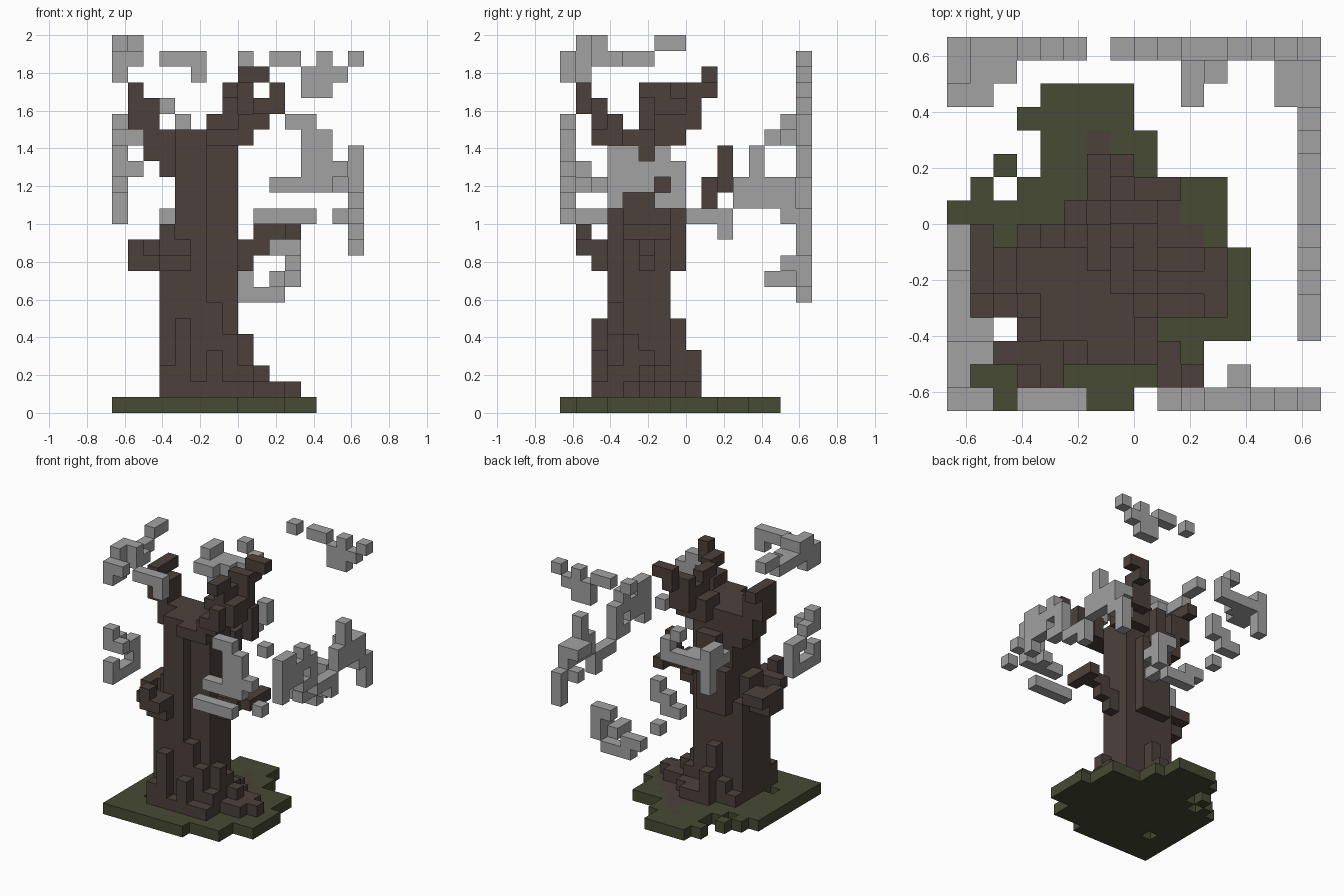
import bpy, bmesh
from mathutils import Vector

cube = bpy.data.objects.get("Cube")
if cube:
    bpy.data.objects.remove(cube, do_unlink=True)

U = 2 / 24  # block size; the grid is 16 x 16 x 24 blocks


def material(name, rgb):
    m = bpy.data.materials.new(name)
    m.use_nodes = True
    m.diffuse_color = (*rgb, 1)
    m.node_tree.nodes["Principled BSDF"].inputs["Base Color"].default_value = (*rgb, 1)
    return m


BARK = material("bark_brown", (0.073, 0.053, 0.044))
GRASS = material("grass_green", (0.061, 0.069, 0.033))
LEAF = material("leaf_grey", (0.36, 0.36, 0.36))


def build(name, cells, mats, rule=None):
    """Skin a set of grid cells with its exposed faces only."""
    bm = bmesh.new()
    for c in cells:
        for axis in range(3):
            for s in (0, 1):
                n = list(c)
                n[axis] += 1 if s else -1
                if tuple(n) in cells:
                    continue
                a, b = (axis + 1) % 3, (axis + 2) % 3
                quad = []
                for da, db in ((0, 0), (1, 0), (1, 1), (0, 1)):
                    p = Vector(c)
                    p[axis] += s
                    p[a] += da
                    p[b] += db
                    quad.append(bm.verts.new((p - Vector((8, 8, 0))) * U))
                f = bm.faces.new(quad if s else quad[::-1])
                if rule:
                    f.material_index = rule(c, axis, s)
    bmesh.ops.remove_doubles(bm, verts=bm.verts, dist=1e-4)
    me = bpy.data.meshes.new(name)
    bm.to_mesh(me)
    bm.free()
    for m in mats:
        me.materials.append(m)
    ob = bpy.data.objects.new(name, me)
    bpy.context.scene.collection.objects.link(ob)


def box(xs, ys, zs):
    """Cells of a solid box, each range inclusive."""
    return {(x, y, z) for x in range(xs[0], xs[1] + 1)
            for y in range(ys[0], ys[1] + 1) for z in range(zs[0], zs[1] + 1)}


def walk(points):
    """Cells stepped through between points: up first, then across, then back."""
    cells = set(points[:1])
    for start, end in zip(points, points[1:]):
        p = list(start)
        for axis in (2, 0, 1):
            while p[axis] != end[axis]:
                p[axis] += 1 if end[axis] > p[axis] else -1
                cells.add(tuple(p))
    return cells


def limb(name, path, tip=(), dy=0):
    """Branch along a path, doubled sideways by dy, with a thin tip."""
    cells = walk(path)
    cells |= {(x, y + dy, z) for x, y, z in cells}
    build(name, cells | walk(tip), [BARK])


def leaves(name, axis, level, *paths):
    """Leaf blocks drawn as strokes on one upright plane (axis 0 = x, 1 = y)."""
    cells = set()
    for path in paths:
        cells |= walk([(level, a, z) if axis == 0 else (a, level, z) for a, z in path])
    build(name, cells, [LEAF])


# Ground slab: one (first, last) extent per row, with bare soil near the roots
rows = [(0, 7)] + [(0, 10)] * 2 + [(0, 12)] * 4 + [(0, 11)] * 2
rows += [(3, 11), (4, 8), (4, 8), (3, 7), (4, 7)]
ground = {(x, y, 0) for y, (a, b) in enumerate(rows) for x in range(a, b + 1)}
ground = (ground | {(1, 9, 0), (2, 10, 0)}) - {(2, 3, 0)}
build("ground", ground, [GRASS, BARK],
      lambda c, axis, s: int(axis == 2 and s == 1 and c[1] > 3
                             and (abs(c[0] - 7) + abs(c[1] - 5.5) <= 4.5 or c[:2] == (6, 11))))

# Trunk: wide below, shifted in above the lower branches
trunk = box((3, 6), (3, 3), (1, 6)) | box((3, 5), (3, 3), (7, 9))
trunk |= box((3, 7), (4, 6), (1, 9)) | box((3, 3), (4, 5), (10, 11))
trunk |= box((4, 7), (4, 6), (10, 17)) | box((4, 5), (3, 3), (10, 17))
trunk |= box((4, 6), (7, 7), (9, 12)) | box((5, 6), (7, 7), (13, 15))
build("trunk", trunk, [BARK])

# Roots: a low plinth with columns of different heights
roots = box((3, 8), (2, 7), (1, 1)) | box((9, 10), (4, 6), (1, 1))
roots |= box((5, 7), (8, 8), (1, 1)) | box((3, 8), (3, 6), (2, 2))
for x, y, top in [(4, 2, 5), (5, 7, 5), (7, 3, 4), (8, 4, 4), (8, 5, 3), (5, 8, 3),
                  (6, 2, 3), (3, 2, 2), (4, 7, 2), (9, 5, 2), (11, 5, 1)]:
    roots |= box((x, x), (y, y), (1, top))
build("roots", roots, [BARK])

# Branches at the crown
limb("upper_right_branch",
     [(3, 5, 15), (3, 5, 17), (2, 5, 16), (2, 5, 19), (1, 5, 18), (1, 5, 20)],
     [(1, 7, 20)], dy=1)
limb("upper_front_branch",
     [(6, 2, 17), (8, 2, 17), (9, 2, 18), (9, 2, 19), (9, 1, 19), (10, 1, 19), (10, 1, 20)],
     [(6, 3, 17), (8, 3, 17), (8, 3, 18)])
limb("upper_back_branch",
     [(6, 7, 17), (8, 7, 17), (8, 7, 18), (6, 7, 18)],
     [(8, 8, 18), (8, 8, 19), (7, 7, 19), (7, 6, 19), (7, 5, 20), (7, 6, 20)], dy=-1)
limb("upper_back_branch_tip", [(7, 8, 18), (7, 8, 20), (8, 9, 20), (9, 9, 21)])

# Branches lower on the trunk
limb("lower_right_branch", [(2, 5, 9), (1, 5, 9), (1, 5, 10)],
     [(1, 6, 10), (2, 5, 10)], dy=-1)
limb("lower_front_branch", [(4, 2, 9), (3, 2, 9), (3, 1, 10), (3, 1, 11)],
     [(2, 2, 10), (4, 1, 10)])
limb("lower_left_branch", [(8, 5, 9), (8, 5, 10), (9, 5, 10), (11, 5, 11)],
     [(11, 4, 11), (11, 6, 11)])
limb("lower_back_branch", [(6, 9, 13), (6, 10, 14), (7, 10, 14), (7, 10, 16)])

# Leaf clusters at the front
leaves("front_leaves", 1, 0, [(11, 18), (12, 18), (12, 14), (10, 14)],
       [(13, 17), (13, 14)], [(14, 15)], [(9, 12), (12, 12)], [(15, 13)])
leaves("front_top_leaves", 1, 0, [(3, 22), (5, 22)], [(5, 21)])
leaves("front_inner_leaf", 1, 1, [(12, 14)])

# Leaf clusters on the right
leaves("right_top_leaves", 0, 0, [(0, 22), (5, 22)], [(1, 23), (2, 23)],
       [(6, 23), (7, 23)], [(0, 21), (1, 21)])
leaves("right_top_inner_leaves", 0, 1, [(0, 22)], [(3, 22), (2, 22), (2, 23)])
leaves("right_leaves", 0, 0, [(0, 16), (0, 15), (1, 15)],
       [(2, 14), (3, 14), (3, 12), (0, 12), (0, 13)])
leaves("right_inner_leaf", 0, 1, [(0, 15)])

# Leaf clusters at the back
leaves("back_right_leaves", 1, 15, [(0, 15), (0, 18)], [(0, 17), (4, 17), (4, 18)],
       [(3, 19)])
leaves("back_right_inner_leaves", 1, 14, [(0, 18), (0, 17), (2, 17)])
leaves("back_right_corner_leaves", 1, 13, [(0, 17), (1, 17)])
leaves("back_middle_leaves", 1, 15, [(5, 14), (5, 13), (4, 13), (4, 12), (3, 12)],
       [(5, 10)])
leaves("back_top_leaves", 1, 15, [(8, 22)], [(10, 22), (11, 22)], [(13, 22), (13, 20), (12, 20)],
       [(12, 21), (14, 21)], [(15, 22)])
leaves("back_low_leaves", 1, 15, [(10, 10), (11, 10), (11, 8)],
       [(7, 8), (8, 8), (8, 7), (10, 7)])
leaves("back_low_inner_leaves", 1, 14, [(11, 9)], [(10, 8)])
leaves("back_low_tip_leaf", 1, 13, [(10, 8)])

# Leaf clusters on the left
leaves("left_leaves", 0, 15, [(3, 13), (3, 16), (4, 16), (4, 14), (5, 14), (5, 15), (7, 15)],
       [(6, 16)], [(7, 14), (7, 13), (6, 13)], [(8, 12), (10, 12), (10, 11)])
leaves("left_back_leaves", 0, 15, [(12, 16), (12, 13)], [(11, 14), (14, 14)],
       [(11, 13), (14, 13), (14, 12)], [(15, 12), (15, 10)])
leaves("left_inner_leaves", 0, 14, [(13, 14), (14, 14)], [(14, 12)])
